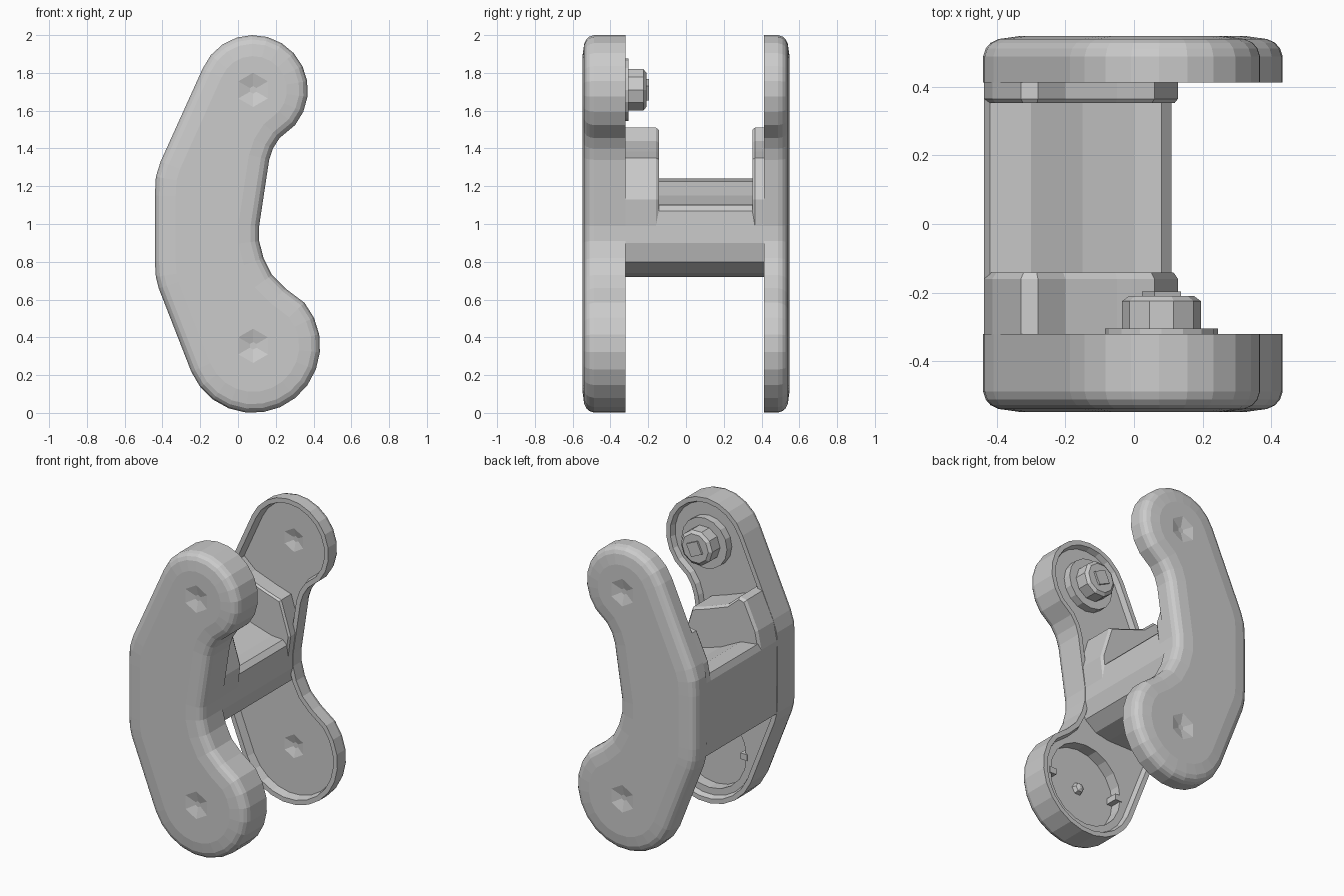
import bpy, bmesh
from math import sin, cos, radians
from mathutils import Vector

if "Cube" in bpy.data.objects:
    bpy.data.objects.remove(bpy.data.objects["Cube"])


def arc(cx, cz, r, a0, a1, n):
    return [(cx + r * cos(radians(a0 + (a1 - a0) * i / n)),
             cz + r * sin(radians(a0 + (a1 - a0) * i / n))) for i in range(n + 1)]


def circle(cx, cz, r, n, turn=0):
    return arc(cx, cz, r, turn, turn + 360, n)[:-1]


def inset(pts, d):
    """Mitred inward offset of a counter-clockwise outline."""
    out = []
    for i, p in enumerate(pts):
        p = Vector(p)
        e0 = (p - Vector(pts[i - 1])).normalized()
        e1 = (Vector(pts[(i + 1) % len(pts)]) - p).normalized()
        n0, n1 = Vector((-e0.y, e0.x)), Vector((-e1.y, e1.x))
        out.append(tuple(p + (n0 + n1) * d / (1 + n0.dot(n1))))
    return out


def loft(name, loops):
    """Closed solid through matching outlines, each given as (xz points, y)."""
    bm = bmesh.new()
    rings = [[bm.verts.new((x, y, z)) for x, z in pts] for pts, y in loops]
    for a, b in zip(rings, rings[1:]):
        for i in range(len(a)):
            j = (i + 1) % len(a)
            bm.faces.new((a[i], a[j], b[j], b[i]))
    caps = [bm.faces.new(rings[0]), bm.faces.new(rings[-1])]
    bm.normal_update()
    bmesh.ops.triangulate(bm, faces=caps, ngon_method='EAR_CLIP')
    bmesh.ops.recalc_face_normals(bm, faces=bm.faces)
    me = bpy.data.meshes.new(name)
    bm.to_mesh(me)
    bm.free()
    ob = bpy.data.objects.new(name, me)
    bpy.context.collection.objects.link(ob)
    return ob


def prism(name, pts, y0, y1):
    return loft(name, [(pts, y0), (pts, y1)])


def cut(ob, cutter):
    mod = ob.modifiers.new("cut", 'BOOLEAN')
    mod.operation, mod.solver, mod.object = 'DIFFERENCE', 'EXACT', cutter
    bpy.context.view_layer.objects.active = ob
    bpy.ops.object.modifier_apply(modifier=mod.name)
    bpy.data.objects.remove(cutter)


TOP, LOW = (0.08, 1.71), (0.08, 0.355)

# Side plate outline
outline = (arc(*LOW, 0.355, -157, 40, 13)
           + [(.25, .66), (.18, .73), (.135, .82), (.112, .91), (.112, .99),
              (.165, 1.34), (.185, 1.4), (.22, 1.455)]
           + arc(*TOP, 0.29, -40, 157, 12)
           + [(-.41, 1.33), (-.435, 1.25), (-.44, 1.15), (-.44, .8), (-.435, .72), (-.42, .66)])


def side_plate(name, y, side, depth, recess):
    steps = [(.042, recess), (.03, 0), (0, 0), (0, depth - .06), (.008, depth - .036),
             (.022, depth - .02), (.045, depth - .009), (.11, depth)]
    ob = loft(name, [(inset(outline, o), y + side * d) for o, d in steps])
    for c in (TOP, LOW):  # shallow dimples on the outer face
        ys = y + side * depth
        cut(ob, loft("dimple_cutter", [(circle(*c, .11, 6, 30), ys + side * .005),
                                       (circle(*c, .02, 6, 30), ys - side * .018)]))
    return ob


front = side_plate("front_plate", -.32, -1, .228, .035)
back = side_plate("back_plate", .412, 1, .136, .055)

# Round socket in the lower front plate, dimples inside the back plate
cut(front, prism("socket_cutter", circle(*LOW, .27, 20), -.43, -.31))
for c in (TOP, LOW):
    cut(back, loft("dimple_cutter", [(circle(*c, .1, 6, 30), .46),
                                     (circle(*c, .02, 6, 30), .485)]))

# Socket centre pin and locating tabs
loft("socket_pin", [(circle(*LOW, .045, 6), -.44), (circle(*LOW, .03, 6), -.405),
                    (circle(*LOW, .008, 6), -.395)])
for s in (-1, 1):
    x = LOW[0] + s * .255
    prism("socket_tab", [(x - .025, .335), (x + .025, .335), (x + .025, .375), (x - .025, .375)],
          -.44, -.35)

# Bridge between the plates
underside = [(-.435, .72), (-.1, .72), (0, .74), (.08, .8), (.109, .9)]
core = underside + [(.109, 1.07), (.08, 1.1), (0, 1.105), (-.15, 1.15),
                    (-.3, 1.225), (-.42, 1.24), (-.437, 1.2)]
prism("bridge", core, -.2, .38)

# Raised shoulders where the bridge meets each plate
shoulder = underside + [(.109, .99), (.128, 1.13), (.06, 1.35), (-.05, 1.385), (-.2, 1.44),
                        (-.28, 1.51), (-.33, 1.5), (-.413, 1.32), (-.437, 1.2)]
loft("front_shoulder", [(shoulder, -.37), (shoulder, -.16), (inset(shoulder, .012), -.142)])
loft("back_shoulder", [(inset(shoulder, .01), .352), (shoulder, .365), (shoulder, .48)])

# Axle peg on the upper front plate
prism("peg_collar", circle(*TOP, .165, 16), -.37, -.304)
loft("peg", [(circle(*TOP, .115, 10), -.33), (circle(*TOP, .115, 10), -.225),
             (circle(*TOP, .095, 10), -.21)])
prism("peg_tip", circle(*TOP, .06, 4, 20), -.22, -.197)
